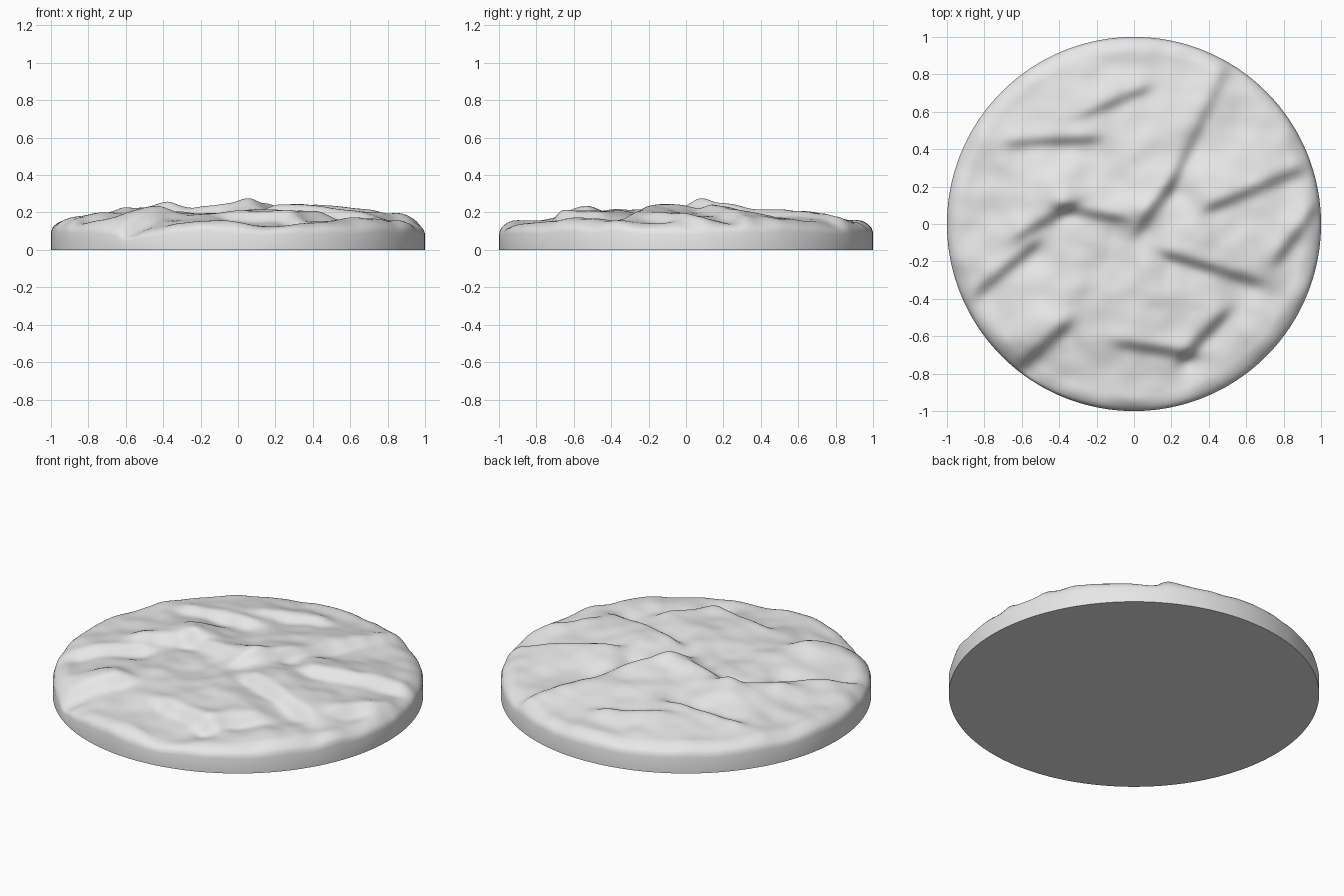
import bpy, bmesh, math
from mathutils import Vector, noise

old = bpy.data.objects.get("Cube")
if old:
    bpy.data.objects.remove(old, do_unlink=True)

RINGS, SEGMENTS = 84, 224

# Ledges: start, end, half drop; the ground is high on the left of the path
LEDGES = [
    ((-.58, -.05), (-.36, .08), .022),
    ((-.36, .08), (-.12, .03), .022),
    ((.45, .10), (.85, .27), .024),
    ((.22, -.18), (.62, -.30), .026),
    ((-.02, -.65), (.28, -.70), .026),
    ((.28, -.70), (.45, -.52), .026),
    ((-.80, -.34), (-.56, -.14), .026),
    ((-.58, -.74), (-.40, -.58), .030),
    ((.20, .20), (.48, .80), .018),
    ((-.62, .43), (-.25, .45), .022),
    ((-.22, .60), (.02, .70), .020),
    ((.80, -.15), (.95, .05), .024),
    ((.05, .00), (.16, .16), .020),
]

# Mounds and hollows: x, y, radius, height
MOUNDS = [
    (-.45, .14, .16, .022), (.40, -.08, .18, .025),
    (.06, .08, .08, .035), (.35, .16, .18, .020),
    (-.46, -.54, .13, .025), (-.62, -.80, .14, -.05),
    (.92, -.02, .08, .025), (.62, .30, .16, .015),
    (-.15, -.25, .18, -.015), (.15, -.82, .22, -.015),
]


def ledge(p, start, end, drop):
    """Steep step along a path, fading out on both sides."""
    a, b = Vector(start), Vector(end)
    d = (b - a).normalized()
    side = d.x * (p.y - a.y) - d.y * (p.x - a.x)
    along = (p - a).dot(d)
    past = max(-along, along - (b - a).length, 0)
    u = side / .055
    fade = math.exp(-(past / .09) ** 2 - (side / .25) ** 2)
    return drop * 2 * u / (1 + u * u) * fade


def ground(x, y):
    p = Vector((x, y))
    h = .212 - .065 * p.length_squared
    h += sum(ledge(p, *item) for item in LEDGES)
    for mx, my, size, height in MOUNDS:
        h += height * math.exp(-((x - mx) ** 2 + (y - my) ** 2) / size ** 2)
    h += .022 * noise.noise(Vector((x * 3.2, y * 4.2, 3)))
    h += .009 * noise.noise(Vector((x * 8, y * 9, 7)))
    return h


def surface(r, angle):
    x, y = r * math.cos(angle), r * math.sin(angle)
    h = ground(x, y)
    # Rounded shoulder where the ground meets the wall
    t = max(0, (r - .91) / .09)
    return x, y, max(.03, h * (.62 + .38 * math.sqrt(max(0, 1 - t * t))))


bm = bmesh.new()
centre = bm.verts.new((0, 0, ground(0, 0)))
rings = []
for i in range(1, RINGS + 1):
    r = math.sin(i / RINGS * math.pi / 2) * .4 + i / RINGS * .6
    rings.append([bm.verts.new(surface(r, math.tau * j / SEGMENTS))
                  for j in range(SEGMENTS)])
# Foot of the wall
rings.append([bm.verts.new((v.co.x, v.co.y, 0)) for v in rings[-1]])

for j in range(SEGMENTS):
    k = (j + 1) % SEGMENTS
    bm.faces.new((centre, rings[0][j], rings[0][k]))
    for inner, outer in zip(rings, rings[1:]):
        bm.faces.new((inner[j], outer[j], outer[k], inner[k]))
# Flat underside
bm.faces.new(list(reversed(rings[-1])))
bmesh.ops.recalc_face_normals(bm, faces=bm.faces)

mesh = bpy.data.meshes.new("rocky_ground_disc")
bm.to_mesh(mesh)
bm.free()
disc = bpy.data.objects.new("rocky_ground_disc", mesh)
bpy.context.collection.objects.link(disc)

# Plain stone colour
stone = bpy.data.materials.new("light_grey_stone")
stone.use_nodes = True
colour = (.8, .8, .8, 1)
stone.diffuse_color = colour
stone.node_tree.nodes["Principled BSDF"].inputs["Base Color"].default_value = colour
mesh.materials.append(stone)

bpy.ops.object.select_all(action='DESELECT')
disc.select_set(True)
bpy.context.view_layer.objects.active = disc
bpy.ops.object.shade_smooth_by_angle(angle=math.radians(50))
